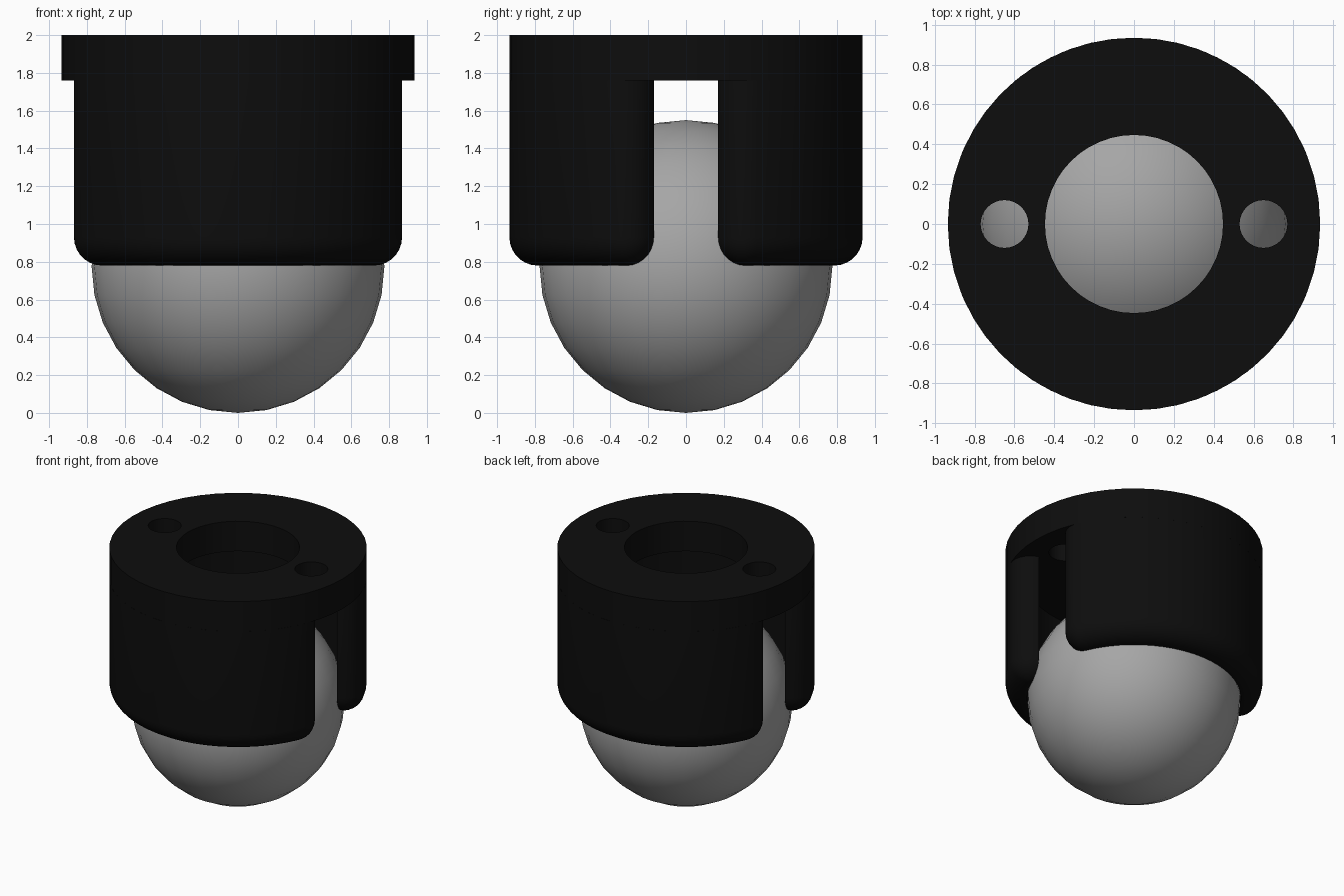
import bpy, bmesh, math

if "Cube" in bpy.data.objects:
    bpy.data.objects.remove(bpy.data.objects["Cube"])

R, FIL, SLOT = 0.935, 0.15, 0.165        # outer radius, edge rounding, half slot width
Z_BOT, Z_MID, Z_TOP = 0.78, 1.76, 2.0
BALL_R = 0.775


def material(name, c):
    m = bpy.data.materials.new(name)
    m.diffuse_color = (c, c, c, 1)
    m.use_nodes = True
    m.node_tree.nodes["Principled BSDF"].inputs["Base Color"].default_value = m.diffuse_color
    return m


black = material("black plastic", 0.004)
grey = material("steel grey", 0.38)


def make(name, bm, mat):
    bmesh.ops.recalc_face_normals(bm, faces=bm.faces)
    me = bpy.data.meshes.new(name)
    bm.to_mesh(me)
    bm.free()
    me.materials.append(mat)
    ob = bpy.data.objects.new(name, me)
    bpy.context.collection.objects.link(ob)
    return ob


def cylinder(name, r, z0, z1, x=0, n=48):
    bm = bmesh.new()
    bmesh.ops.create_cone(bm, cap_ends=True, segments=n, radius1=r, radius2=r, depth=z1 - z0)
    bmesh.ops.translate(bm, verts=bm.verts, vec=(x, 0, (z0 + z1) / 2))
    return make(name, bm, black)


def select_only(ob):
    bpy.ops.object.select_all(action='DESELECT')
    ob.select_set(True)
    bpy.context.view_layer.objects.active = ob


def cut(ob, cutter):
    cutter.hide_render = True
    mod = ob.modifiers.new("cut", 'BOOLEAN')
    mod.operation, mod.solver, mod.object = 'DIFFERENCE', 'EXACT', cutter
    select_only(ob)
    bpy.ops.object.modifier_apply(modifier=mod.name)
    bpy.data.objects.remove(cutter)


def smooth(ob, deg=30):
    select_only(ob)
    bpy.ops.object.shade_smooth_by_angle(angle=math.radians(deg))


# D-shaped outline with rounded corners, grown by rho around a core
def outline(rho):
    core = R - FIL
    a0 = math.asin((SLOT + FIL) / core)
    cx, cy = core * math.cos(a0), SLOT + FIL
    pts = []
    for i in range(8):                                  # right corner
        a = -math.pi / 2 + (a0 + math.pi / 2) * i / 8
        pts.append((cx + rho * math.cos(a), cy + rho * math.sin(a)))
    for i in range(21):                                 # outer arc
        a = a0 + (math.pi - 2 * a0) * i / 20
        pts.append(((core + rho) * math.cos(a), (core + rho) * math.sin(a)))
    return pts + [(-x, y) for x, y in reversed(pts[:8])]  # left corner


# side wall: half shell with rounded lower edges
layers = [(Z_MID, FIL)]
for i in range(8):
    t = math.pi / 2 * i / 7
    layers.append((Z_BOT + FIL * (1 - math.sin(t)), max(FIL * math.cos(t), 0.002)))
bm = bmesh.new()
rings = [[bm.verts.new((x, y, z)) for x, y in outline(rho)] for z, rho in layers]
for a, b in zip(rings, rings[1:]):
    for i in range(len(a)):
        j = (i + 1) % len(a)
        bm.faces.new((a[i], a[j], b[j], b[i]))
bm.faces.new(rings[0])
bm.faces.new(rings[-1])
wall = make("side_walls", bm, black)
cut(wall, cylinder("cavity_cutter", BALL_R + 0.002, 0.5, 1.9, n=60))
mir = wall.modifiers.new("mirror", 'MIRROR')
mir.use_axis = (False, True, False)
select_only(wall)
bpy.ops.object.modifier_apply(modifier=mir.name)
smooth(wall)

# top plate with the large centre hole and two screw holes
plate = cylinder("top_plate", R, Z_MID, Z_TOP)
cut(plate, cylinder("centre_cutter", 0.447, 1.5, 2.2))
for s in (-1, 1):
    cut(plate, cylinder("screw_cutter", 0.12, 1.5, 2.2, x=0.65 * s, n=32))
smooth(plate)

# ball
bm = bmesh.new()
bmesh.ops.create_uvsphere(bm, u_segments=32, v_segments=16, radius=BALL_R)
bmesh.ops.translate(bm, verts=bm.verts, vec=(0, 0, BALL_R))
smooth(make("ball", bm, grey))
